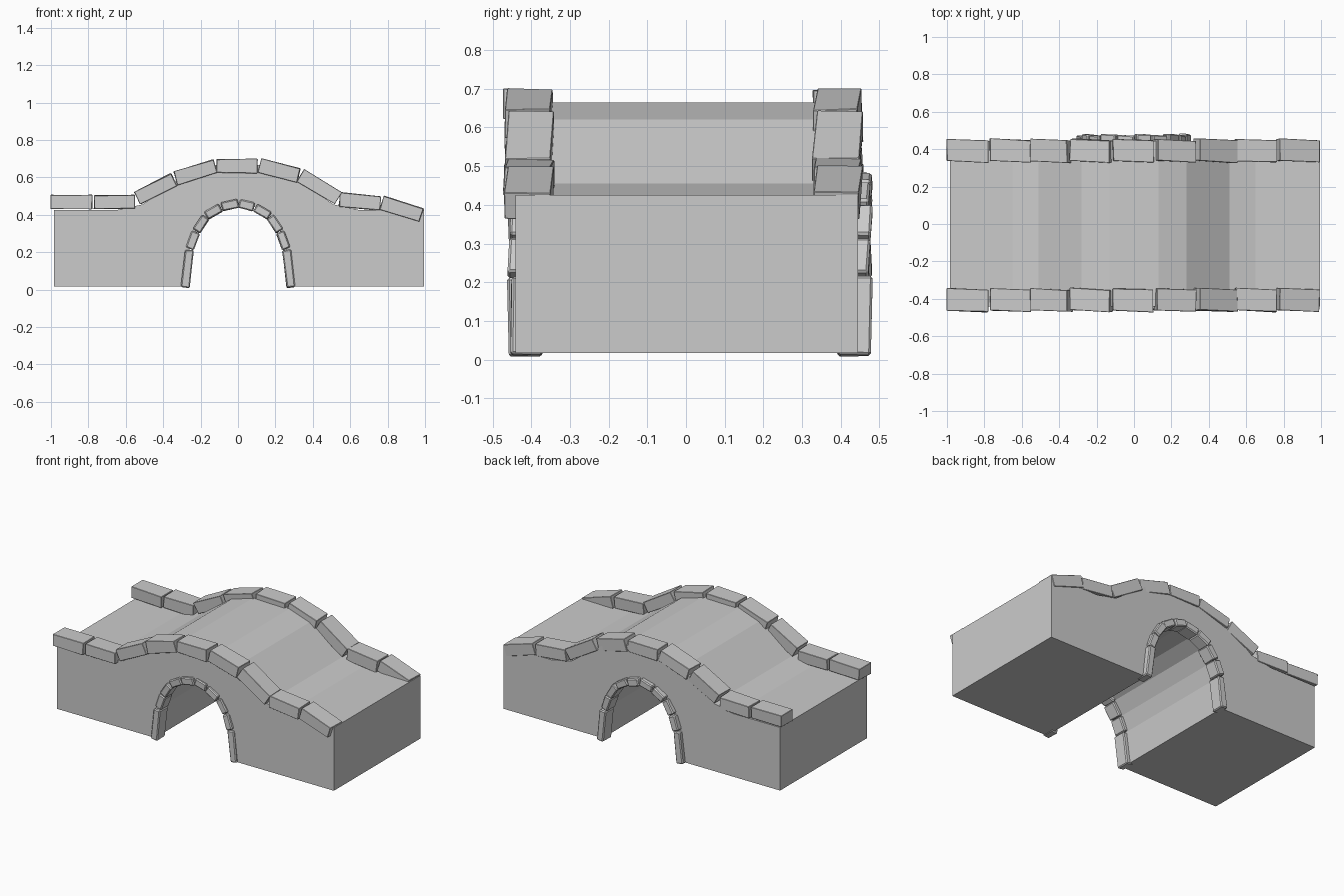
import bpy, bmesh, random
from mathutils import Vector

random.seed(4)
if "Cube" in bpy.data.objects:
    bpy.data.objects.remove(bpy.data.objects["Cube"])

stone = bpy.data.materials.new("grey_stone")
stone.use_nodes = True
COLOUR = (0.6, 0.6, 0.6, 1)
stone.diffuse_color = COLOUR
stone.node_tree.nodes["Principled BSDF"].inputs["Base Color"].default_value = COLOUR


def finish(name, bm):
    bmesh.ops.recalc_face_normals(bm, faces=bm.faces)
    mesh = bpy.data.meshes.new(name)
    bm.to_mesh(mesh)
    bm.free()
    mesh.materials.append(stone)
    ob = bpy.data.objects.new(name, mesh)
    bpy.context.collection.objects.link(ob)
    return ob


def block(name, start, end, thick, y, depth, skew, bevel, jitter):
    """A rough stone laid along a line in the xz plane."""
    a, b = Vector((start[0], y, start[1])), Vector((end[0], y, end[1]))
    along = (b - a).normalized()
    up = Vector((-along.z, 0, along.x))
    bm = bmesh.new()
    bmesh.ops.create_cube(bm, size=1)
    for v in bm.verts:
        u, w, h = v.co
        p = a.lerp(b, u + 0.5) + up * h * thick
        p.y += w * depth - u * skew
        v.co = p + Vector([random.uniform(-jitter, jitter) for _ in range(3)])
    bmesh.ops.bevel(bm, geom=bm.edges[:], offset=bevel, segments=1, affect='EDGES')
    return finish(name, bm)


# Arch line, left half mirrored to the right
half = [(-0.284, 0.008), (-0.26, 0.215), (-0.225, 0.31), (-0.172, 0.392), (-0.09, 0.44)]
arch = half + [(0.005, 0.463)] + [(-x, z) for x, z in reversed(half)]

# Bridge body: humped deck with the arch opening cut through
BASE = 0.017
hump = [(-0.65, 0.425), (-0.51, 0.455), (-0.28, 0.62), (-0.13, 0.665)]
deck = [(-0.985, 0.425)] + hump + [(-x, z) for x, z in reversed(hump)] + [(0.995, 0.425)]
opening = [(arch[0][0], BASE)] + arch[1:-1] + [(arch[-1][0], BASE)]
outline = deck + [(0.995, BASE)] + opening[::-1] + [(-0.985, BASE)]
bm = bmesh.new()
face = bm.faces.new([bm.verts.new((x, -0.441, z)) for x, z in outline])
side = bmesh.ops.extrude_face_region(bm, geom=[face])["geom"]
bmesh.ops.translate(bm, vec=(0, 0.886, 0),
                    verts=[g for g in side if isinstance(g, bmesh.types.BMVert)])
finish("bridge_body", bm)

# Coping stones along both edges of the deck
coping = [((-1, 0.468), (-0.78, 0.468)), ((-0.77, 0.468), (-0.553, 0.468)),
          ((-0.538, 0.49), (-0.342, 0.588)), ((-0.333, 0.595), (-0.122, 0.66)),
          ((-0.112, 0.661), (0.103, 0.661)), ((0.116, 0.664), (0.325, 0.61)),
          ((0.333, 0.61), (0.535, 0.49)), ((0.543, 0.482), (0.76, 0.46)),
          ((0.77, 0.465), (0.982, 0.397))]
for label, y in (("front", -0.407), ("back", 0.392)):
    for i, (a, b) in enumerate(coping):
        block(f"{label}_coping_stone_{i + 1}", a, b, 0.074, y, 0.118, 0.01, 0.002, 0.003)

# Arch stones framing the opening on both faces
for label, y in (("front", -0.417), ("back", 0.431)):
    for i, (a, b) in enumerate(zip(arch, arch[1:])):
        shift = 0.006 * (i % 2)
        a, b = Vector(a), Vector(b)
        gap = (b - a).normalized() * 0.003
        block(f"{label}_arch_stone_{i + 1}", a + gap, b - gap, 0.047,
              y + shift, 0.085, 0.004, 0.006, 0.002)
